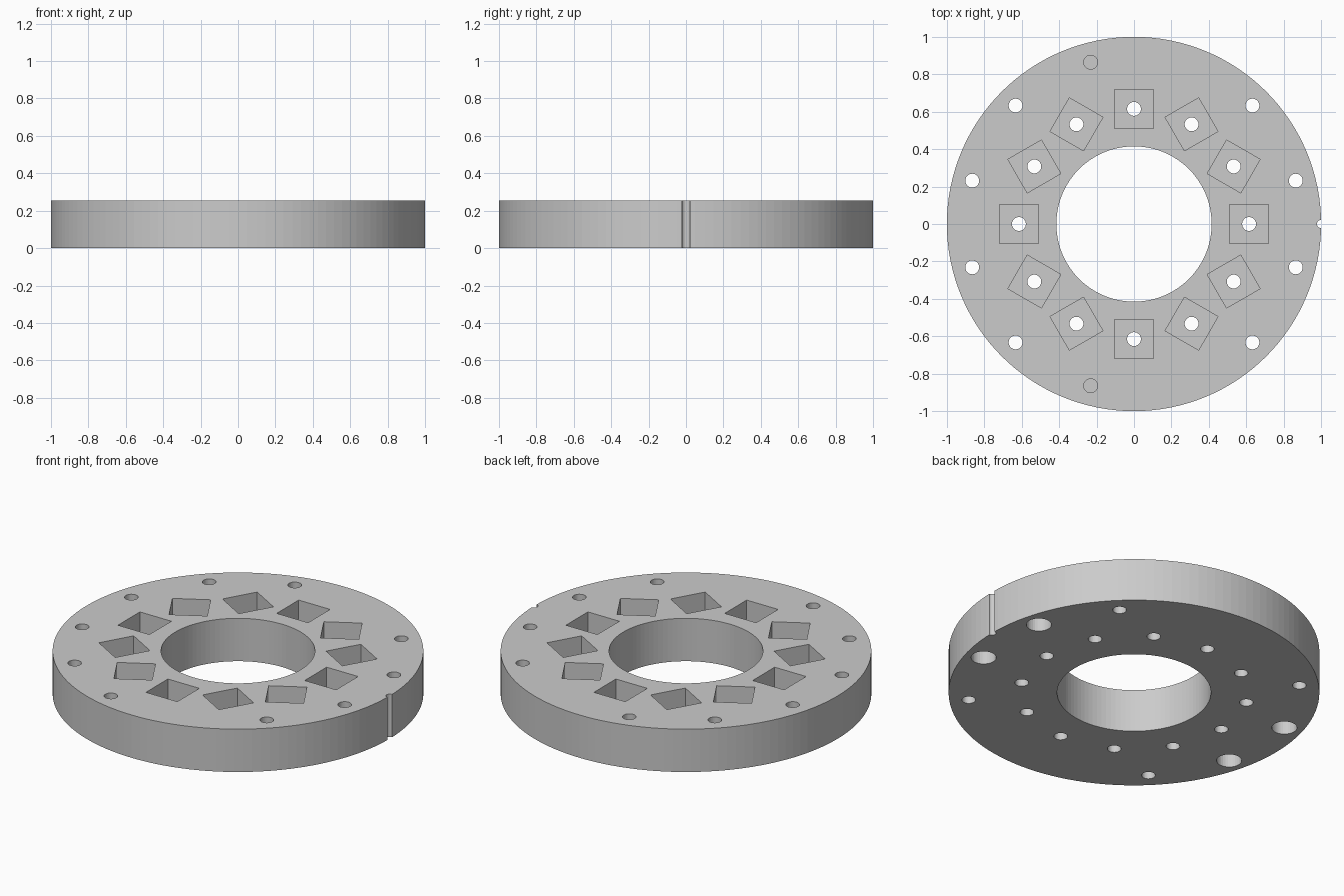
import bpy
import bmesh
from math import radians, cos, sin
from mathutils import Matrix

HEIGHT = 0.255
BOLT_RADIUS = 0.895
MAGNET_RADIUS = 0.615
HOLE = 0.037

if "Cube" in bpy.data.objects:
    bpy.data.objects.remove(bpy.data.objects["Cube"], do_unlink=True)

grey = bpy.data.materials.new("light grey")
grey.use_nodes = True
colour = (0.6, 0.6, 0.6, 1)
grey.diffuse_color = colour
grey.node_tree.nodes["Principled BSDF"].inputs["Base Color"].default_value = colour


def place(radius, angle, z):
    a = radians(angle)
    return Matrix.Translation((radius * cos(a), radius * sin(a), z))


def cylinder(bm, r, bottom, top, radius=0, angle=0, sides=32):
    bmesh.ops.create_cone(bm, cap_ends=True, segments=sides, radius1=r, radius2=r,
                          depth=top - bottom,
                          matrix=place(radius, angle, (top + bottom) / 2))


def box(bm, side, bottom, top, radius, angle, turn):
    size = Matrix.Diagonal((side, side, top - bottom, 1))
    bmesh.ops.create_cube(bm, size=1, matrix=place(radius, angle, (top + bottom) / 2)
                          @ Matrix.Rotation(radians(turn), 4, "Z") @ size)


def make(name, bm):
    mesh = bpy.data.meshes.new(name)
    bm.to_mesh(mesh)
    bm.free()
    mesh.materials.append(grey)
    obj = bpy.data.objects.new(name, mesh)
    bpy.context.collection.objects.link(obj)
    return obj


def cut(body, name, bm):
    cutter = make(name, bm)
    cutter.hide_render = True
    mod = body.modifiers.new(name, "BOOLEAN")
    mod.operation = "DIFFERENCE"
    mod.solver = "EXACT"
    mod.object = cutter
    bpy.context.view_layer.objects.active = body
    bpy.ops.object.modifier_apply(modifier=mod.name)
    bpy.data.objects.remove(cutter, do_unlink=True)


# Ring body
bm = bmesh.new()
cylinder(bm, 1, 0, HEIGHT, sides=128)
ring = make("magnet_ring", bm)

# Central bore, and the alignment notch in the rim
bm = bmesh.new()
cylinder(bm, 0.415, -0.1, HEIGHT + 0.1, sides=96)
cylinder(bm, 0.022, -0.1, HEIGHT + 0.1, radius=1)
cut(ring, "bore_and_notch", bm)

# Square pockets, each turned by twice its position angle
bm = bmesh.new()
for angle in range(0, 360, 30):
    box(bm, 0.207, 0.05, HEIGHT + 0.1, MAGNET_RADIUS, angle, 2 * angle)
cut(ring, "magnet_pockets", bm)

# Wide counterbores in the underside
bm = bmesh.new()
for angle in (15, 165, 195, 345):
    cylinder(bm, 0.068, -0.1, 0.13, BOLT_RADIUS, angle)
cut(ring, "counterbores", bm)

# Through holes in pocket floors and bolt circle, plus two blind holes from the top
bm = bmesh.new()
for angle in range(0, 360, 30):
    cylinder(bm, HOLE, -0.1, HEIGHT + 0.1, MAGNET_RADIUS, angle)
for angle in (15, 45, 135, 165, 195, 225, 315, 345):
    cylinder(bm, HOLE, -0.1, HEIGHT + 0.1, BOLT_RADIUS, angle)
for angle in (105, 255):
    cylinder(bm, HOLE, 0.05, HEIGHT + 0.1, BOLT_RADIUS, angle)
cut(ring, "holes", bm)
